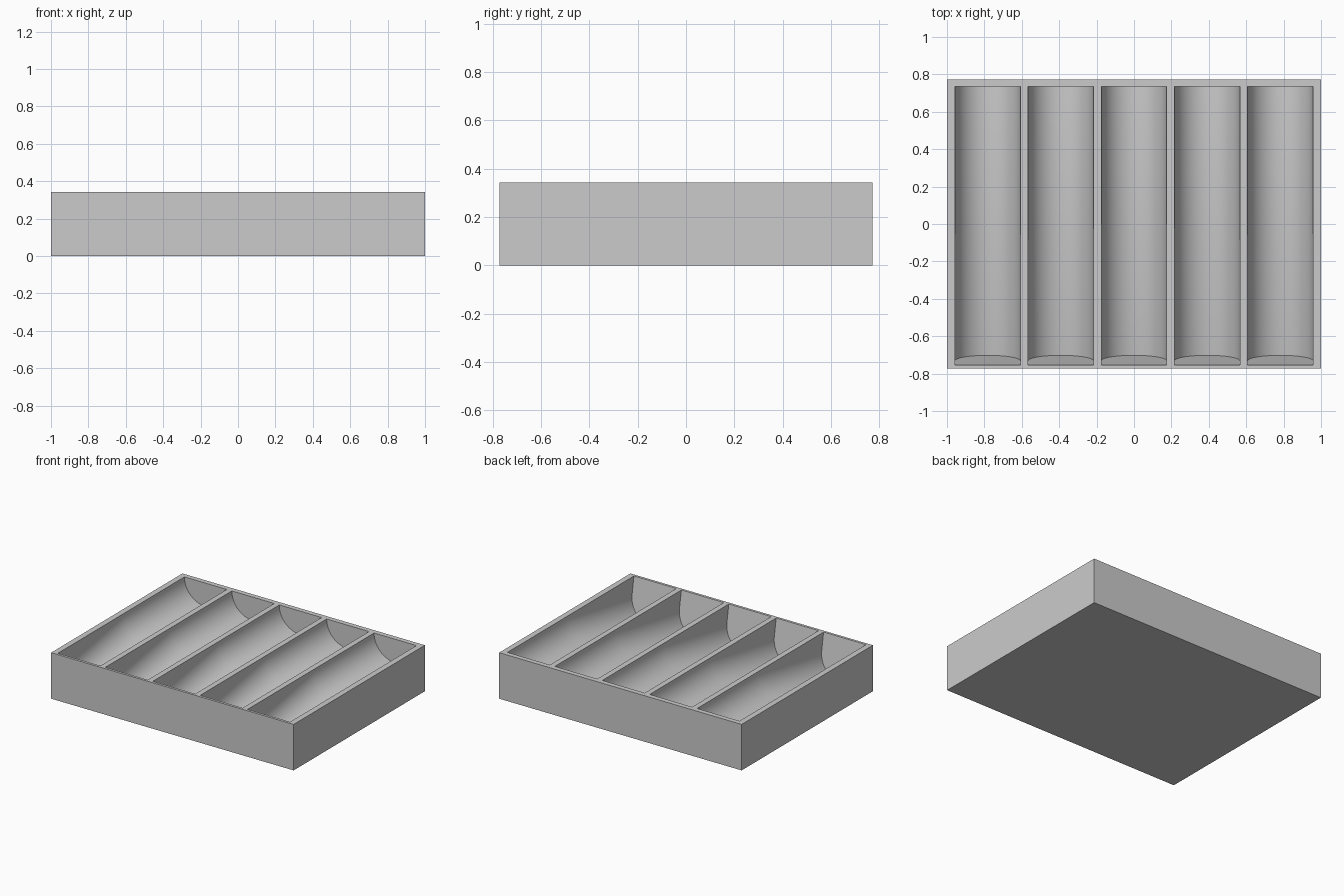
import bpy, bmesh, math

cube = bpy.data.objects.get("Cube")
if cube:
    bpy.data.objects.remove(cube, do_unlink=True)

WIDTH, DEPTH, HEIGHT = 2.0, 1.546, 0.343
RADIUS, PITCH, COUNT = 0.175, 0.391, 5
FRONT_Y, BEND_Y, BACK_Y = -0.754, 0.015, 0.736
SLOPE = 0.17                                # tilt of the front half and its end wall
FRONT_DROP = SLOPE * (BEND_Y - FRONT_Y)     # depth of the trough axis at the front
SEGMENTS = 40
CLEARANCE = 0.05

grey = bpy.data.materials.new("plain grey")
grey.use_nodes = True
colour = (0.6, 0.6, 0.6, 1)
grey.diffuse_color = colour
grey.node_tree.nodes["Principled BSDF"].inputs["Base Color"].default_value = colour


def add_object(name, bm):
    bmesh.ops.recalc_face_normals(bm, faces=bm.faces)
    mesh = bpy.data.meshes.new(name)
    bm.to_mesh(mesh)
    bm.free()
    mesh.materials.append(grey)
    obj = bpy.data.objects.new(name, mesh)
    bpy.context.collection.objects.link(obj)
    return obj


def trough_ring(bm, x, y, drop, slope):
    """U-shaped section: straight sides down to a half circle."""
    section = [(-RADIUS, CLEARANCE)]
    for i in range(SEGMENTS + 1):
        a = math.pi * i / SEGMENTS
        section.append((-RADIUS * math.cos(a), -drop - RADIUS * math.sin(a)))
    section.append((RADIUS, CLEARANCE))
    return [bm.verts.new((x + u, y - slope * w, HEIGHT + w)) for u, w in section]


# Solid block
bm = bmesh.new()
bmesh.ops.create_cube(bm, size=1)
bmesh.ops.scale(bm, vec=(WIDTH, DEPTH, HEIGHT), verts=bm.verts)
bmesh.ops.translate(bm, vec=(0, 0, HEIGHT / 2), verts=bm.verts)
tray = add_object("tray", bm)

# Trough cutters: tilted front half, level half-round back half
bm = bmesh.new()
for k in range(COUNT):
    x = (k - (COUNT - 1) / 2) * PITCH
    rings = [trough_ring(bm, x, FRONT_Y, FRONT_DROP, SLOPE),
             trough_ring(bm, x, BEND_Y, 0, 0),
             trough_ring(bm, x, BACK_Y, 0, 0)]
    bm.faces.new(rings[0])
    bm.faces.new(rings[-1][::-1])
    for near, far in zip(rings, rings[1:]):
        for i in range(len(near)):
            j = (i + 1) % len(near)
            bm.faces.new((near[j], near[i], far[i], far[j]))
cutter = add_object("trough_cutter", bm)

# Carve the troughs and drop the cutter
cut = tray.modifiers.new("troughs", 'BOOLEAN')
cut.operation = 'DIFFERENCE'
cut.solver = 'EXACT'
cut.object = cutter
bpy.ops.object.select_all(action='DESELECT')
tray.select_set(True)
bpy.context.view_layer.objects.active = tray
bpy.ops.object.modifier_apply(modifier=cut.name)
bpy.data.objects.remove(cutter, do_unlink=True)
bpy.ops.object.shade_smooth_by_angle(angle=math.radians(30))
